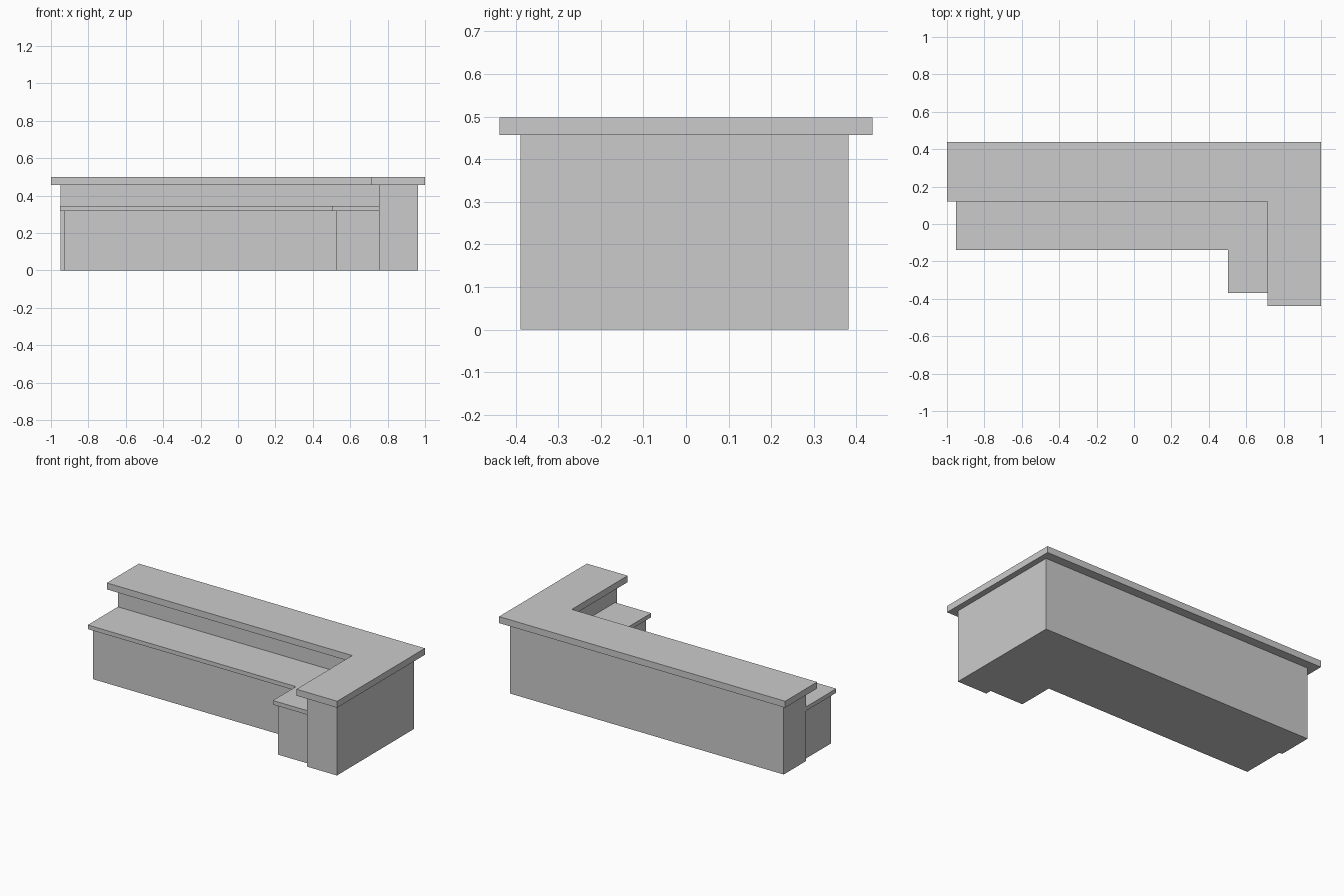
import bpy, bmesh

if "Cube" in bpy.data.objects:
    bpy.data.objects.remove(bpy.data.objects["Cube"])


def l_prism(name, left, right, inner_x, front, back, inner_y, z0, z1):
    """L-shaped block: long arm along the back, short arm on the right."""
    outline = [(left, back), (left, inner_y), (inner_x, inner_y),
               (inner_x, front), (right, front), (right, back)]
    bm = bmesh.new()
    base = bm.faces.new([bm.verts.new((x, y, z0)) for x, y in outline])
    ext = bmesh.ops.extrude_face_region(bm, geom=[base], use_keep_orig=True)
    top = [g for g in ext["geom"] if isinstance(g, bmesh.types.BMVert)]
    bmesh.ops.translate(bm, verts=top, vec=(0, 0, z1 - z0))
    bmesh.ops.recalc_face_normals(bm, faces=bm.faces)
    mesh = bpy.data.meshes.new(name)
    bm.to_mesh(mesh)
    bm.free()
    obj = bpy.data.objects.new(name, mesh)
    bpy.context.collection.objects.link(obj)
    return obj


def l_step(name, left, inner_x, front, inner_y, z0, z1):
    """Lower L-shaped block fitted against the inside of the tall wall."""
    return l_prism(name, left, WALL_X, inner_x, front, WALL_Y, inner_y, z0, z1)


# Inner faces of the tall wall, shared with the lower counter
WALL_X, WALL_Y = 0.755, 0.16

# Tall outer wall and its overhanging bar top
l_prism("tall_wall", -0.95, 0.963, WALL_X, -0.388, 0.381, WALL_Y, 0, 0.457)
l_prism("bar_top", -1.0, 1.0, 0.715, -0.438, 0.438, 0.119, 0.457, 0.498)

# Lower inner cabinet and its worktop
l_step("lower_cabinet", -0.93, 0.523, -0.35, -0.12, 0, 0.318)
l_step("worktop", -0.952, 0.503, -0.37, -0.14, 0.318, 0.344)
